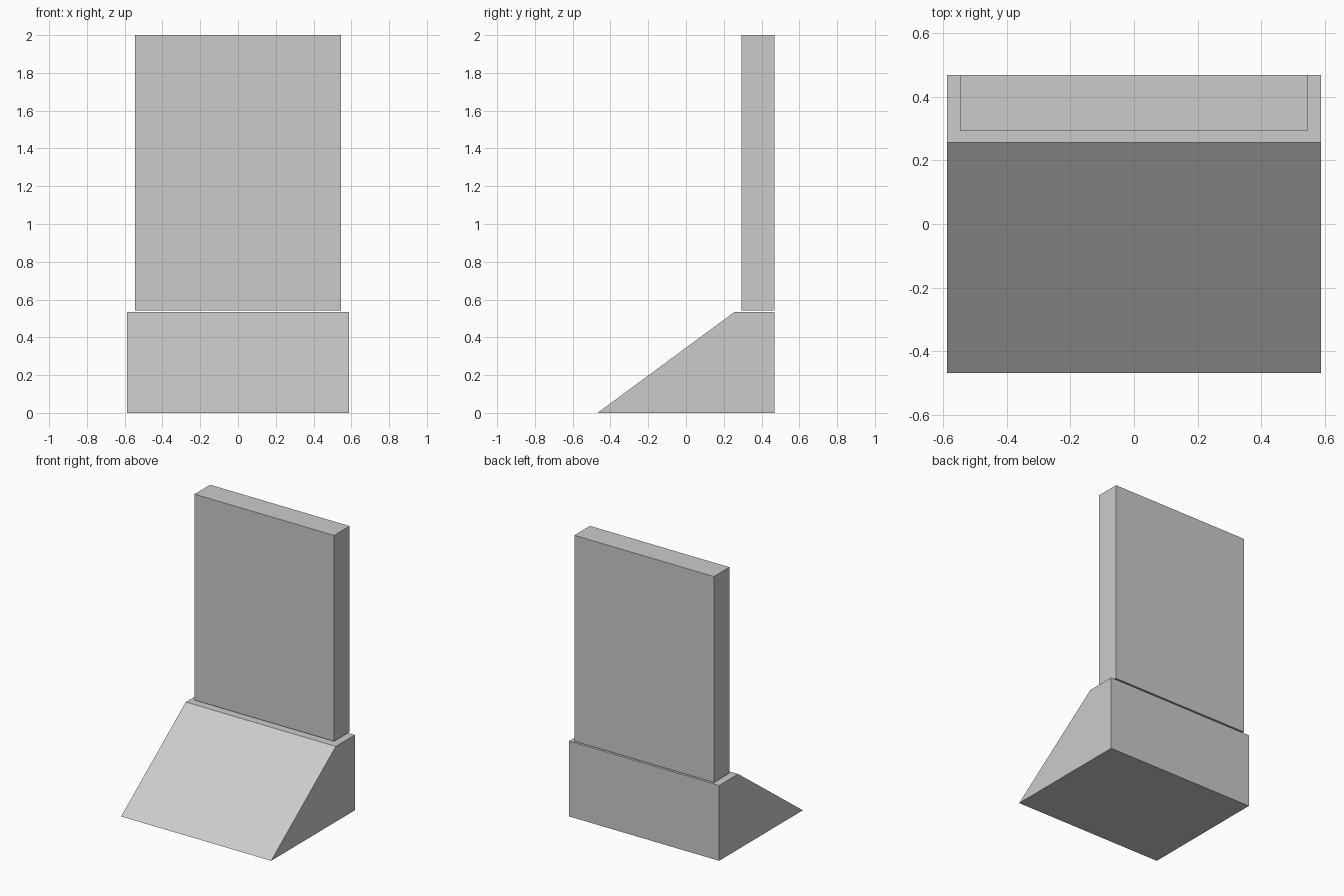
import bpy
import bmesh

cube = bpy.data.objects.get("Cube")
if cube:
    bpy.data.objects.remove(cube, do_unlink=True)

# Single stone colour
STONE = (0.6, 0.6, 0.6, 1.0)
stone = bpy.data.materials.new("stone_grey")
stone.use_nodes = True
stone.diffuse_color = STONE
stone.node_tree.nodes["Principled BSDF"].inputs["Base Color"].default_value = STONE


def extrude_profile(name, profile, half_width):
    """Extrude a side profile of (y, z) points across x, centred on x = 0."""
    bm = bmesh.new()
    face = bm.faces.new([bm.verts.new((-half_width, y, z)) for y, z in profile])
    result = bmesh.ops.extrude_face_region(bm, geom=[face])
    moved = [v for v in result["geom"] if isinstance(v, bmesh.types.BMVert)]
    bmesh.ops.translate(bm, verts=moved, vec=(2 * half_width, 0, 0))
    bmesh.ops.recalc_face_normals(bm, faces=bm.faces)
    mesh = bpy.data.meshes.new(name)
    bm.to_mesh(mesh)
    bm.free()
    mesh.materials.append(stone)
    obj = bpy.data.objects.new(name, mesh)
    bpy.context.collection.objects.link(obj)
    return obj


BACK = 0.468

# Wedge base with a sloping front and a narrow flat ledge on top
extrude_profile(
    "wedge_base",
    [(-BACK, 0), (BACK, 0), (BACK, 0.533), (0.255, 0.533)],
    0.587,
)

# Upright slab, floating just above the ledge and flush with the back
extrude_profile(
    "upright_slab",
    [(0.294, 0.543), (BACK, 0.543), (BACK, 2), (0.294, 2)],
    0.546,
)
